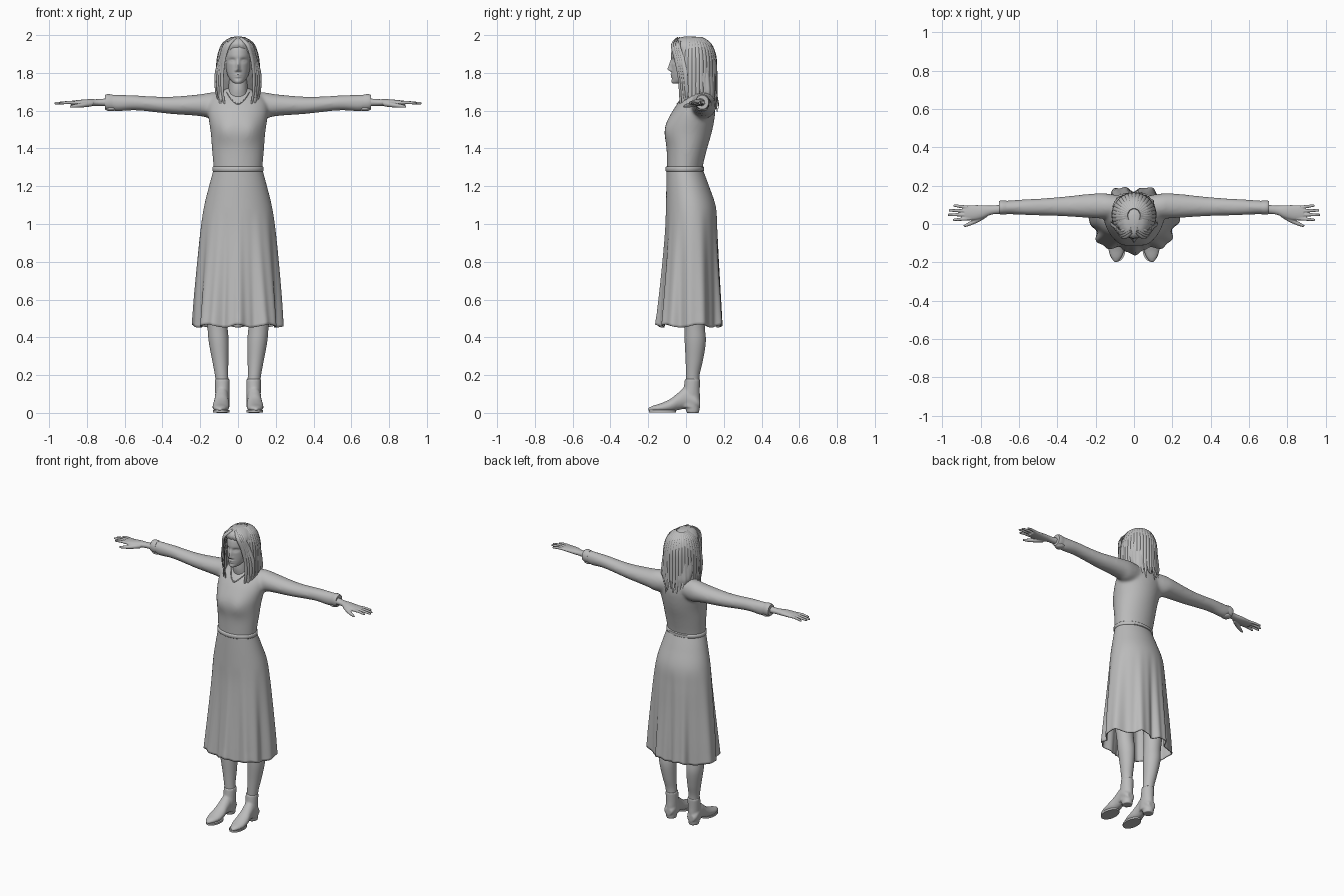
import bpy, bmesh, math, random
from math import sin, cos, pi, exp, radians
from mathutils import Vector

random.seed(4)
cube = bpy.data.objects.get("Cube")
if cube:
    bpy.data.objects.remove(cube)

grey = bpy.data.materials.new("plain grey")
grey.use_nodes = True
grey.diffuse_color = (0.5, 0.5, 0.5, 1)
grey.node_tree.nodes["Principled BSDF"].inputs["Base Color"].default_value = grey.diffuse_color


def resample(rows, steps):
    """Catmull-Rom interpolation through a table of numbers."""
    out = []
    last = len(rows) - 1
    for i in range(last):
        quad = [rows[max(i - 1, 0)], rows[i], rows[i + 1], rows[min(i + 2, last)]]
        for s in range(steps):
            t = s / steps
            out.append([b + 0.5 * t * (c - a + t * (2 * a - 5 * b + 4 * c - d + t * (3 * (b - c) + d - a)))
                        for a, b, c, d in zip(*quad)])
    return out + [list(rows[-1])]


def loft(bm, rings, sides, caps=True):
    """Skin rings, each given as centre, side vector and second side vector."""
    loops = []
    for centre, u, v in rings:
        loops.append([bm.verts.new(Vector(centre) + Vector(u) * cos(a) + Vector(v) * sin(a))
                      for a in (2 * pi * k / sides for k in range(sides))])
    for low, high in zip(loops, loops[1:]):
        for k in range(sides):
            j = (k + 1) % sides
            bm.faces.new((low[k], low[j], high[j], high[k]))
    if caps:
        bm.faces.new(loops[0][::-1])
        bm.faces.new(loops[-1])


def upright(rows, steps, x=0):
    """Rings from rows of height, half width, front and back."""
    return [((x, (f + b) / 2, z), (w, 0, 0), (0, (b - f) / 2, 0)) for z, w, f, b in resample(rows, steps)]


def along_x(rows, steps, side=1):
    """Rings from rows of x, y, z, half depth and half height."""
    return [((side * x, y, z), (0, d, 0), (0, 0, h)) for x, y, z, d, h in resample(rows, steps)]


def strand(bm, points, width, thick, tip=0.15, centre=(0, 0.04), sides=8):
    """Flattened tapering lock lying against a vertical axis."""
    path = [Vector(p) for p in resample(points, 5)]
    rings = []
    for i, p in enumerate(path):
        t = i / (len(path) - 1)
        run = (path[min(i + 1, len(path) - 1)] - path[max(i - 1, 0)]).normalized()
        out = Vector((p.x - centre[0], p.y - centre[1], 0.02))
        across = run.cross(out).normalized()
        size = tip + (1 - tip) * max(sin(pi * (0.12 + 0.88 * t)), 0) ** 0.6
        rings.append((p, across * width * size, across.cross(run) * thick * size))
    loft(bm, rings, sides)


def finish(name, bm, mirror=False, voxel=0, soften=0, angle=50):
    bmesh.ops.recalc_face_normals(bm, faces=bm.faces)
    mesh = bpy.data.meshes.new(name)
    bm.to_mesh(mesh)
    bm.free()
    mesh.materials.append(grey)
    ob = bpy.data.objects.new(name, mesh)
    bpy.context.collection.objects.link(ob)
    bpy.ops.object.select_all(action='DESELECT')
    ob.select_set(True)
    bpy.context.view_layer.objects.active = ob
    bpy.ops.object.shade_smooth_by_angle(angle=radians(angle))
    if voxel:
        mod = ob.modifiers.new("blend", 'REMESH')
        mod.mode, mod.voxel_size, mod.use_smooth_shade = 'VOXEL', voxel, True
    if soften:
        mod = ob.modifiers.new("soften", 'SMOOTH')
        mod.factor, mod.iterations = 0.5, soften
    if mirror:
        ob.modifiers.new("mirror", 'MIRROR').use_mirror_merge = False
    return ob


def bump(x, z, cx, cz, sx, sz):
    return exp(-((x - cx) / sx) ** 2 - ((z - cz) / sz) ** 2)


# Dress top with sleeves, blended into one skin
bm = bmesh.new()
loft(bm, upright([(1.26, .125, -.1, .085), (1.31, .13, -.1, .09), (1.4, .138, -.103, .112),
                  (1.48, .144, -.11, .135), (1.54, .153, -.1, .148), (1.6, .16, -.07, .155),
                  (1.65, .15, -.035, .15), (1.69, .11, 0, .13), (1.72, .055, .01, .105)], 5), 48)
for v in bm.verts:
    if v.co.y < 0:
        v.co.y -= 0.012 * sum(bump(v.co.x, v.co.z, s * .07, 1.495, .05, .06) for s in (1, -1))
for side in (1, -1):
    loft(bm, along_x([(.06, .09, 1.63, .055, .062), (.14, .093, 1.627, .066, .07), (.2, .095, 1.629, .065, .058),
                      (.35, .092, 1.628, .053, .046), (.45, .09, 1.634, .046, .041), (.55, .088, 1.642, .042, .04),
                      (.64, .087, 1.64, .037, .044), (.68, .086, 1.645, .035, .04), (.7, .086, 1.645, .033, .037)],
                     4, side), 28)
top = finish("dress_top", bm, voxel=0.009, soften=9)

# Loose cuffs
bm = bmesh.new()
loft(bm, along_x([(.665, .086, 1.643, .036, .042), (.69, .086, 1.645, .037, .043), (.705, .086, 1.645, .034, .037)], 3), 24)
bmesh.ops.create_uvsphere(bm, u_segments=16, v_segments=10, radius=0.03)
for v in bm.verts[-146:]:
    v.co = Vector((.672 + v.co.x * 1.1, .086 + v.co.y, 1.612 + v.co.z * .5))
finish("sleeve_cuff", bm, mirror=True)

# Fluted skirt
bm = bmesh.new()
loft(bm, upright([(.46, .232, -.145, .185), (.6, .226, -.133, .18), (.8, .212, -.118, .172), (.97, .197, -.108, .166),
                  (1.09, .18, -.106, .158), (1.2, .153, -.104, .122), (1.285, .13, -.102, .09)], 6), 168, caps=False)
for v in bm.verts:
    a = math.atan2(v.co.y - .02, v.co.x)
    drop = max(0, min(1, (1.08 - v.co.z) / .62))
    fold = 0.085 * (1 - 1.9 * abs(sin(3.5 * (a + pi / 2))) ** 3) + 0.03 * cos(17 * a + 1)
    v.co.x *= 1 + fold * drop * 0.9
    v.co.y = .02 + (v.co.y - .02) * (1 + fold * drop)
    if v.co.z < .5:
        v.co.z += .008 * sin(7 * a)
skirt = finish("skirt", bm)
skirt.modifiers.new("cloth", 'SOLIDIFY').thickness = 0.006

# Waist belt
bm = bmesh.new()
loft(bm, upright([(1.278, .131, -.104, .091), (1.282, .135, -.108, .096), (1.3, .135, -.108, .096),
                  (1.304, .131, -.104, .091)], 1), 64)
finish("belt", bm)

# Neckline trim, laid on the chest
bpy.context.view_layer.update()
chest = top.evaluated_get(bpy.context.evaluated_depsgraph_get())
path = []
for x, z in resample([(-.062, 1.7), (-.04, 1.665), (0, 1.635), (.04, 1.665), (.062, 1.7)], 6):
    hit, spot, normal, face = chest.ray_cast(Vector((x, -1, z)), Vector((0, 1, 0)))
    if hit:
        path.append(spot)
bm = bmesh.new()
loft(bm, [(p, (0, .004, 0), (0, 0, .004)) for p in path], 8)
finish("neckline_trim", bm)

# Legs
bm = bmesh.new()
loft(bm, [((.083 + .035 * min(1, (z - .15) * 2.4), y, z), (w, 0, 0), (0, d, 0)) for z, w, y, d in
          resample([(.13, .034, .036, .035), (.2, .035, .036, .036), (.28, .043, .044, .046), (.38, .053, .049, .056),
                    (.48, .054, .045, .054), (.7, .068, .04, .068), (.95, .08, .04, .08)], 5)], 28)
finish("leg", bm, mirror=True)

# Ankle boots: shaft, foot and heel
bm = bmesh.new()
loft(bm, upright([(.03, .038, -.03, .072), (.08, .038, -.032, .074), (.12, .038, -.015, .073), (.18, .039, -.006, .075)],
                 5, .083), 28)
foot = [(.074, .026, .025, .07), (.05, .038, .022, .1), (0, .037, .022, .135), (-.04, .038, .015, .108),
        (-.08, .044, .005, .076), (-.13, .043, .004, .052), (-.175, .028, .008, .038), (-.2, .008, .012, .026)]
loft(bm, [((.086 + .04 * max(0, -y), y, (low + high) / 2), (w, 0, 0), (0, 0, (high - low) / 2))
          for y, w, low, high in resample(foot, 5)], 28)
loft(bm, upright([(0, .032, .002, .07), (.05, .037, -.004, .074)], 2, .085), 24)
finish("ankle_boot", bm, mirror=True, voxel=0.006, soften=4)

# Boot soles
bm = bmesh.new()
loft(bm, [((.088, -.125, z), (.044, 0, 0), (0, .072, 0)) for z in (.002, .014)], 32)
finish("boot_sole", bm, mirror=True)

# Hands
bm = bmesh.new()
loft(bm, along_x([(.66, .08, 1.645, .026, .024), (.74, .073, 1.643, .023, .018), (.79, .064, 1.643, .034, .018),
                  (.84, .059, 1.642, .039, .015), (.885, .059, 1.641, .036, .011)], 4), 24)
for y, end, spread in ((.028, .945, -.006), (.048, .972, 0), (.067, .967, .004), (.086, .943, .01)):
    loft(bm, along_x([(.85, y, 1.642, .009, .009), (.9, y + spread / 2, 1.643, .0085, .0085),
                      (end - .008, y + spread, 1.639, .007, .0065), (end, y + spread, 1.638, .004, .004)], 4), 12)
thumb = [(.775, .05, 1.638, .016), (.82, .02, 1.63, .013), (.86, 0, 1.625, .01), (.888, -.012, 1.622, .006)]
loft(bm, [((x, y, z), (r * .6, r * .8, 0), (0, 0, r)) for x, y, z, r in resample(thumb, 4)], 12)
finish("hand", bm, mirror=True, voxel=0.0035, soften=2)

# Neck
bm = bmesh.new()
loft(bm, upright([(1.6, .07, 0, .12), (1.67, .056, -.012, .105), (1.72, .05, -.018, .1), (1.8, .05, -.01, .1)], 5), 32)
finish("neck", bm)

# Head with modelled face
bm = bmesh.new()
loft(bm, upright([(1.743, .012, -.066, -.03), (1.75, .028, -.073, 0), (1.775, .049, -.074, .05), (1.81, .061, -.076, .09),
                  (1.86, .068, -.078, .12), (1.9, .07, -.079, .12), (1.94, .064, -.068, .11), (1.975, .04, -.03, .08)],
                 10), 112)
for v in bm.verts:
    x, z = abs(v.co.x), v.co.z
    if v.co.y < 0:
        slope = max(0, min(1, (1.875 - z) / .058)) if z > 1.817 else max(0, 1 - (1.817 - z) / .012)
        v.co.y -= .023 * slope * exp(-(x / .0095) ** 2)
        v.co.y -= .006 * bump(x, z, .011, 1.812, .007, .007)
        v.co.y += .012 * bump(x, z, .03, 1.866, .017, .011)
        v.co.y -= .006 * bump(x, z, .03, 1.864, .011, .006)
        v.co.y -= .006 * (bump(x, z, 0, 1.791, .018, .005) + bump(x, z, 0, 1.78, .016, .006))
        v.co.y -= .004 * bump(x, z, 0, 1.755, .016, .011)
finish("head", bm)

# Hair mass
hair = [(1.66, .085, .075, .155), (1.7, .104, .055, .16), (1.76, .11, .015, .158), (1.82, .109, -.02, .155),
        (1.88, .105, -.043, .147), (1.925, .094, -.066, .133), (1.955, .078, -.074, .112), (1.98, .052, -.055, .085),
        (1.992, .02, -.01, .05)]
bm = bmesh.new()
loft(bm, upright(hair, 5), 96)
for v in bm.verts:
    a = math.atan2(v.co.y - .04, v.co.x)
    ripple = 1 + (.014 * cos(19 * a) + .01 * cos(31 * a + 6 * v.co.z)) * min(1, (2 - v.co.z) * 12)
    v.co.x *= ripple
    v.co.y = .04 + (v.co.y - .04) * ripple
finish("hair", bm)

# Hair locks falling round the sides and back
bm = bmesh.new()
for k in range(25):
    a = radians(-32 + 244 * k / 24)
    tip = 1.6 + random.uniform(-.03, .04)
    flare = random.uniform(.95, 1.12)
    reach = [(.3, .3, 1.988), (.74, .72, 1.955), (.98, .95, 1.89), (1.06, 1, 1.8), (1.06, 1.02, 1.7),
             (flare, 1.05 * flare, tip)]
    strand(bm, [(cos(a) * .106 * p, .045 + sin(a) * .115 * q, z) for p, q, z in reach], .014, .006)
finish("hair_locks", bm)

# Long locks framing the face
bm = bmesh.new()
for side in (1, -1):
    for k in range(4):
        s = k * .011
        strand(bm, [(side * .012, -.045 + s, 1.985), (side * (.05 + s / 2), -.072 + s, 1.95),
                    (side * (.074 + s / 2), -.055 + s, 1.88), (side * (.084 + s), -.036 + s, 1.79),
                    (side * (.082 + s), -.03 + s, 1.7), (side * (.068 + s), -.03 + s, 1.615 + s)], .013, .007)
finish("face_framing_locks", bm)
